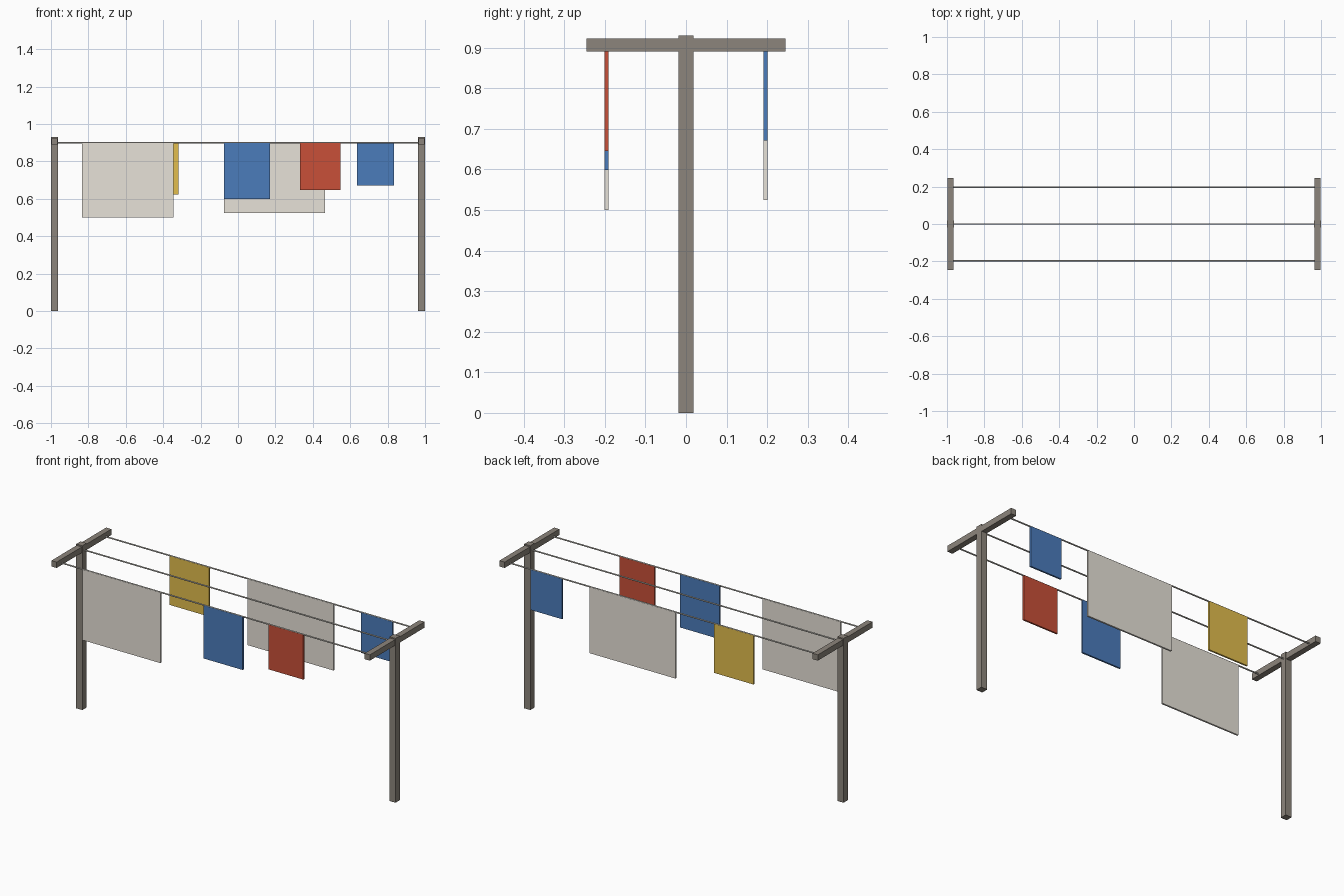
import bpy
from math import pi

if "Cube" in bpy.data.objects:
    bpy.data.objects.remove(bpy.data.objects["Cube"], do_unlink=True)


def material(name, rgb):
    mat = bpy.data.materials.new(name)
    mat.use_nodes = True
    mat.diffuse_color = (*rgb, 1)
    mat.node_tree.nodes["Principled BSDF"].inputs["Base Color"].default_value = (*rgb, 1)
    return mat


WOOD = material("weathered wood", (0.265, 0.235, 0.2))
CORD = material("pale cord", (0.6, 0.58, 0.53))
LINEN = material("off white linen", (0.8, 0.76, 0.69))
BLUE = material("blue cloth", (0.07, 0.2, 0.5))
RED = material("red cloth", (0.58, 0.08, 0.04))
YELLOW = material("yellow cloth", (0.76, 0.51, 0.075))


def box(name, low, high, mat):
    """Axis-aligned box between two corners."""
    bpy.ops.mesh.primitive_cube_add(size=1)
    obj = bpy.context.object
    obj.name = name
    obj.location = [(a + b) / 2 for a, b in zip(low, high)]
    obj.scale = [b - a for a, b in zip(low, high)]
    obj.data.materials.append(mat)
    return obj


POST_X = 0.981
LINE_Y = 0.196
LINE_Z = 0.899

# T-shaped end posts
for side, x in (("right", -POST_X), ("left", POST_X)):
    box(side + "_post", (x - 0.019, -0.019, 0), (x + 0.019, 0.019, 0.93), WOOD)
    box(side + "_crossbar", (x - 0.0163, -0.245, 0.89), (x + 0.0163, 0.245, 0.923), WOOD)

# Three washing lines
for name, y in (("front", -LINE_Y), ("middle", 0), ("back", LINE_Y)):
    bpy.ops.mesh.primitive_cylinder_add(vertices=8, radius=0.004, depth=2 * POST_X,
                                        location=(0, y, LINE_Z), rotation=(0, pi / 2, 0))
    line = bpy.context.object
    line.name = name + "_line"
    line.data.materials.append(CORD)
    bpy.ops.object.shade_smooth_by_angle(angle=pi / 3)

# Hanging cloths: name, line side, left edge, right edge, bottom, material
cloths = (
    ("front_sheet", -1, -0.834, -0.345, 0.5, LINEN),
    ("front_blue_towel", -1, -0.075, 0.17, 0.599, BLUE),
    ("front_red_towel", -1, 0.332, 0.549, 0.646, RED),
    ("back_yellow_towel", 1, -0.563, -0.317, 0.622, YELLOW),
    ("back_sheet", 1, -0.075, 0.464, 0.525, LINEN),
    ("back_blue_towel", 1, 0.636, 0.833, 0.671, BLUE),
)
for name, side, x0, x1, bottom, mat in cloths:
    y = side * LINE_Y
    box(name, (x0, y - 0.0048, bottom), (x1, y + 0.0048, LINE_Z), mat)
